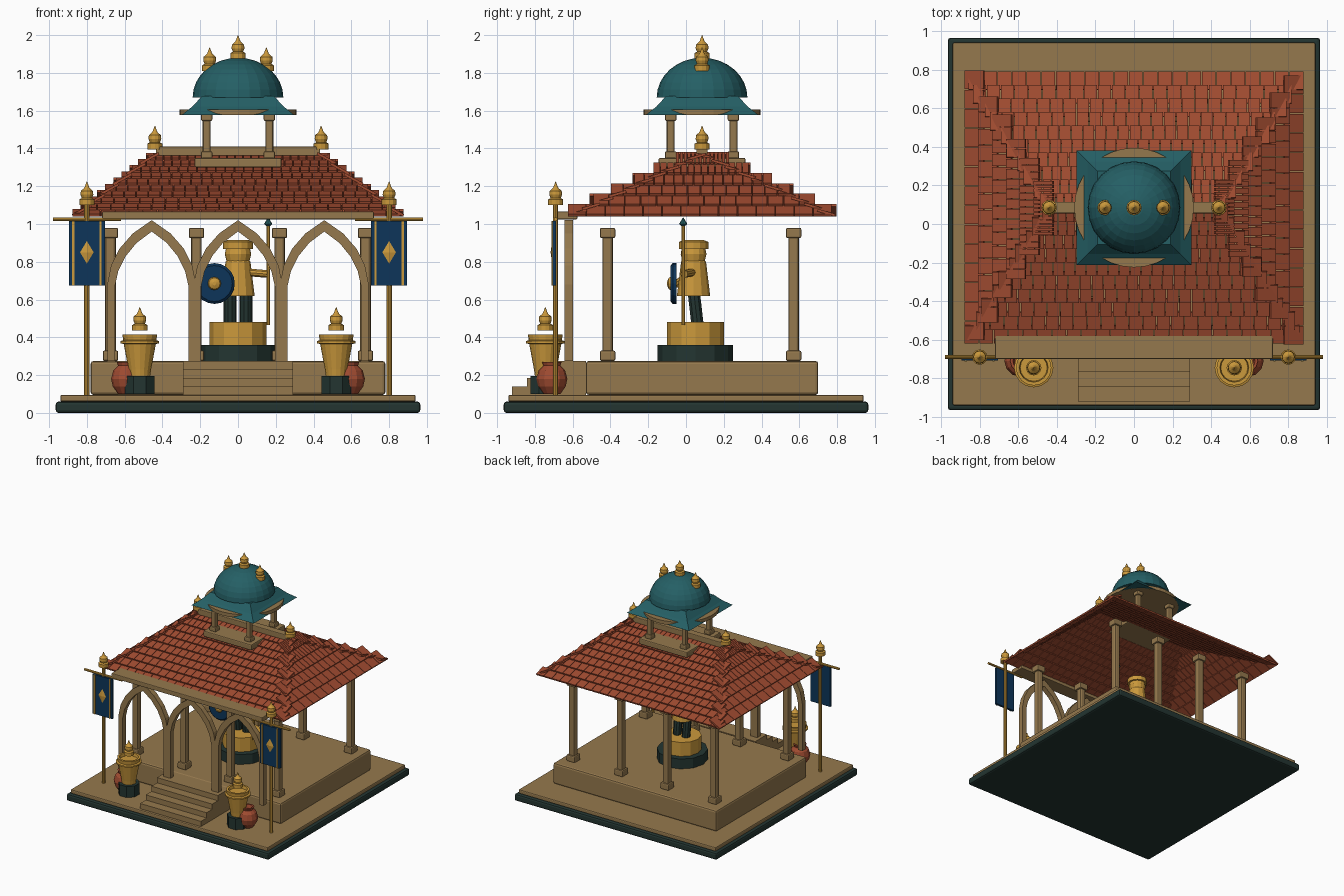
import bpy, bmesh, math
from mathutils import Matrix, Vector

if "Cube" in bpy.data.objects:
    bpy.data.objects.remove(bpy.data.objects["Cube"])


def material(name, r, g, b):
    m = bpy.data.materials.new(name)
    m.use_nodes = True
    m.diffuse_color = (r, g, b, 1)
    m.node_tree.nodes["Principled BSDF"].inputs["Base Color"].default_value = (r, g, b, 1)
    return m


SAND = material("sandstone", .3, .19, .075)
GOLD = material("gold", .6, .32, .045)
NAVY = material("navy", .004, .035, .1)
TEAL = material("teal", .018, .115, .13)
CLAY = material("terracotta", .35, .07, .03)
DARK = material("dark_green", .017, .036, .031)


def finish(name, bm, mat, loc=(0, 0, 0), rot=(0, 0, 0)):
    bmesh.ops.recalc_face_normals(bm, faces=bm.faces)
    mesh = bpy.data.meshes.new(name)
    bm.to_mesh(mesh)
    bm.free()
    mesh.materials.append(mat)
    ob = bpy.data.objects.new(name, mesh)
    ob.location, ob.rotation_euler = loc, rot
    bpy.context.collection.objects.link(ob)
    return ob


def box(name, mat, x, y, z0, z1, w, d, bevel=0):
    """Box centred on x, y between two heights, with optional soft edges."""
    bm = bmesh.new()
    bmesh.ops.create_cube(bm, size=1, matrix=Matrix.Diagonal((w, d, z1 - z0, 1)))
    ob = finish(name, bm, mat, (x, y, (z0 + z1) / 2))
    if bevel:
        mod = ob.modifiers.new("soft_edge", 'BEVEL')
        mod.width, mod.segments = bevel, 2
    return ob


def lathe(name, mat, profile, loc, sides=16, rot=(0, 0, 0), turn=0):
    """Revolve (radius, height) points about the local z axis and close both ends."""
    bm = bmesh.new()
    rings = []
    for r, z in profile:
        angles = [turn + math.tau * i / sides for i in range(sides)]
        rings.append([bm.verts.new((r * math.cos(a), r * math.sin(a), z)) for a in angles])
    for low, high in zip(rings, rings[1:]):
        for i in range(sides):
            j = (i + 1) % sides
            bm.faces.new((low[i], low[j], high[j], high[i]))
    bm.faces.new(rings[0])
    bm.faces.new(rings[-1])
    bmesh.ops.remove_doubles(bm, verts=bm.verts, dist=.0001)
    return finish(name, bm, mat, loc, rot)


def rod(name, mat, r, start, end, sides=10):
    v = Vector(end) - Vector(start)
    rot = v.to_track_quat('Z', 'Y').to_euler()
    return lathe(name, mat, [(r, 0), (r, v.length)], start, sides, rot)


def finial(name, x, y, z):
    lathe(name, GOLD, [(.04, 0), (.04, .03), (.027, .037), (.034, .055), (.032, .075),
                       (.017, .088), (.012, .095), (.001, .125)], (x, y, z), 12)


def column(name, x, y, z0, z1, w, cap):
    box(name + "_shaft", SAND, x, y, z0, z1, w, w, w / 4)
    for part, z in (("base", z0), ("capital", z1 - cap)):
        box(name + "_" + part, SAND, x, y, z, z + cap, w * 1.45, w * 1.45, .009)


SIDES = (-1, 1)
MID = .085  # ridge line depth

# Ground slabs, plinth and steps
box("ground_slab", DARK, 0, 0, 0, .06, 1.93, 1.93, .015)
box("paving", SAND, 0, 0, .06, .095, 1.88, 1.88, .008)
box("plinth", SAND, 0, MID, .095, .275, 1.56, 1.23, .015)
for i in range(4):
    front = -.92 + i * .077
    box("step", SAND, 0, (front - .53) / 2, .095, .14 + i * .045, .58, -.53 - front)

# Hall columns
for y in (-.415, .57):
    for x in (-.675, -.22, .22, .675):
        column("hall_column", x, y, .275, .98, .056, .055)

# Porch beam and pointed arches
box("porch_beam", SAND, 0, -.637, 1.025, 1.065, 1.44, .125, .006)
OUTER = [(.235, .275), (.235, .68), (.215, .78), (.17, .87), (.1, .95), (0, 1.02)]
INNER = [(.195, .275), (.195, .67), (.177, .75), (.137, .83), (.08, .9), (0, .96)]
for x in (-.457, 0, .457):
    bm = bmesh.new()
    for s in SIDES:
        a = [bm.verts.new((s * px, 0, pz)) for px, pz in OUTER]
        b = [bm.verts.new((s * px, 0, pz)) for px, pz in INNER]
        for i in range(len(a) - 1):
            bm.faces.new((a[i], a[i + 1], b[i + 1], b[i]))
    bmesh.ops.remove_doubles(bm, verts=bm.verts, dist=.0001)
    arch = finish("porch_arch", bm, SAND, (x, -.62, 0))
    mod = arch.modifiers.new("depth", 'SOLIDIFY')
    mod.thickness, mod.offset = .045, 0


# Hipped roof laid with overlapping tiles
def tile_slope(name, angle, run, eave_half, ridge_half, rows, count):
    eave_z, rise = 1.035, .33
    turn = Matrix.Rotation(angle, 4, 'Z')
    pitch = math.atan2(rise, run)
    length = math.hypot(run, rise) / rows
    lift = math.radians(9)
    bm = bmesh.new()
    for row in range(rows):
        t = row / rows
        half = eave_half + (ridge_half - eave_half) * t
        reach = (.7 if run > .5 else .87) - run * t
        width = 2 * half / count
        shift = width / 4 * (1 if row % 2 else -1)
        for i in range(count):
            x = -half + (i + .5) * width + shift * .5
            m = (turn @ Matrix.Translation((x, -reach, eave_z + rise * t))
                 @ Matrix.Rotation(pitch - lift, 4, 'X')
                 @ Matrix.Translation((0, length * .62, .012))
                 @ Matrix.Diagonal((width - .004, length * 1.24, .014, 1)))
            bmesh.ops.create_cube(bm, size=1, matrix=m)
    finish(name, bm, CLAY, (0, MID, 0))


for k, name in enumerate(("front", "left", "back", "right")):
    if k % 2:
        tile_slope(name + "_roof_tiles", k * math.pi / 2, .43, .7, .03, 6, 14)
    else:
        tile_slope(name + "_roof_tiles", k * math.pi / 2, .7, .87, .44, 10, 23)
box("ridge_beam", SAND, 0, MID, 1.36, 1.41, .87, .06, .006)

# Rooftop cupola
box("cupola_floor", SAND, 0, MID, 1.3, 1.35, .46, .46, .008)
for sx in SIDES:
    for sy in SIDES:
        column("cupola_column", sx * .166, MID + sy * .166, 1.345, 1.585, .042, .04)
lathe("cupola_disc", SAND, [(.31, 0), (.31, .03)], (0, MID, 1.577), 32)
root = math.sqrt(2)
lathe("cupola_skirt", TEAL, [(.297 * root, 0), (.24 * root, .045), (.19 * root, .1)],
      (0, MID, 1.578), 4, turn=math.pi / 4)
steps = [i * math.pi / 16 for i in range(9)]
lathe("cupola_dome", TEAL, [(.24 * math.cos(a) + .0001, .21 * math.sin(a)) for a in steps],
      (0, MID, 1.67), 24)
finial("dome_top_finial", 0, MID, 1.875)
for s in SIDES:
    finial("dome_side_finial", s * .15, MID, 1.81)
    finial("ridge_finial", s * .44, MID, 1.395)

# Banners on poles
for s in SIDES:
    x, y = s * .8, -.69
    rod("banner_pole", GOLD, .014, (x, y, .095), (x, y, 1.11))
    finial("pole_finial", x, y, 1.1)
    rod("banner_crossbar", GOLD, .01, (x - .18, y, 1.025), (x + .18, y, 1.025))
    box("banner_cloth", NAVY, x, y - .008, .675, 1.015, .19, .02)
    for e in SIDES:
        box("banner_stripe", GOLD, x + e * .072, y - .02, .675, 1.015, .012, .006)
    diamond = lathe("banner_diamond", GOLD, [(.06, 0), (.001, .009)], (x, y - .018, .85), 4,
                    (math.pi / 2, 0, 0))
    diamond.scale.x = .6

# Urns and clay pots beside the steps
for s in SIDES:
    x, y = s * .52, -.745
    lathe("urn_foot", DARK, [(.085, .1), (.085, .195)], (x, y, 0), 8, turn=math.pi / 8)
    lathe("urn_body", GOLD, [(.055, .195), (.06, .23), (.085, .365), (.102, .368), (.102, .38),
                             (.088, .385), (.092, .415), (.075, .415), (.07, .39)], (x, y, 0))
    finial("urn_finial", x, y, .435)
    lathe("clay_pot", CLAY, [(.045, 0), (.073, .04), (.082, .08), (.07, .125), (.045, .15),
                             (.052, .17), (.038, .17), (.03, .14)], (s * .59, -.71, .1), 12)

# Statue pedestal
Y = .04
lathe("pedestal_base", DARK, [(.2, .275), (.2, .36)], (0, Y + .01, 0), 12)
lathe("pedestal_drum", GOLD, [(.15, .36), (.15, .48)], (0, Y + .01, 0), 12)

# Statue figure with shield and spear
for s in SIDES:
    rod("statue_leg", DARK, .034, (s * .042, Y + .02, .475), (s * .042, Y, .65))
lathe("statue_tunic", GOLD, [(.088, .62), (.066, .8), (.04, .83)], (0, Y, 0), 12)
lathe("statue_head", GOLD, [(.03, .77), (.06, .8), (.07, .84), (.06, .89)], (0, Y, 0), 14)
lathe("statue_hat", GOLD, [(.08, .868), (.08, .905), (.055, .915)], (0, Y, 0), 14)
rod("statue_spear_arm", GOLD, .021, (.04, Y, .745), (.16, -.01, .735))
rod("statue_shield_arm", GOLD, .021, (-.05, Y, .755), (-.13, -.05, .68))
rod("spear_shaft", GOLD, .01, (.16, -.015, .465), (.16, -.015, 1.0))
lathe("spear_tip", TEAL, [(.01, 0), (.022, .01), (.001, .045)], (.16, -.015, .99), 8)
lathe("shield", NAVY, [(.108, 0), (.108, .02), (.095, .032)], (-.125, -.05, .685), 20,
      (math.pi / 2, 0, 0))
lathe("shield_boss", GOLD, [(.036, 0), (.03, .012), (.01, .02)], (-.125, -.08, .685), 12,
      (math.pi / 2, 0, 0))
